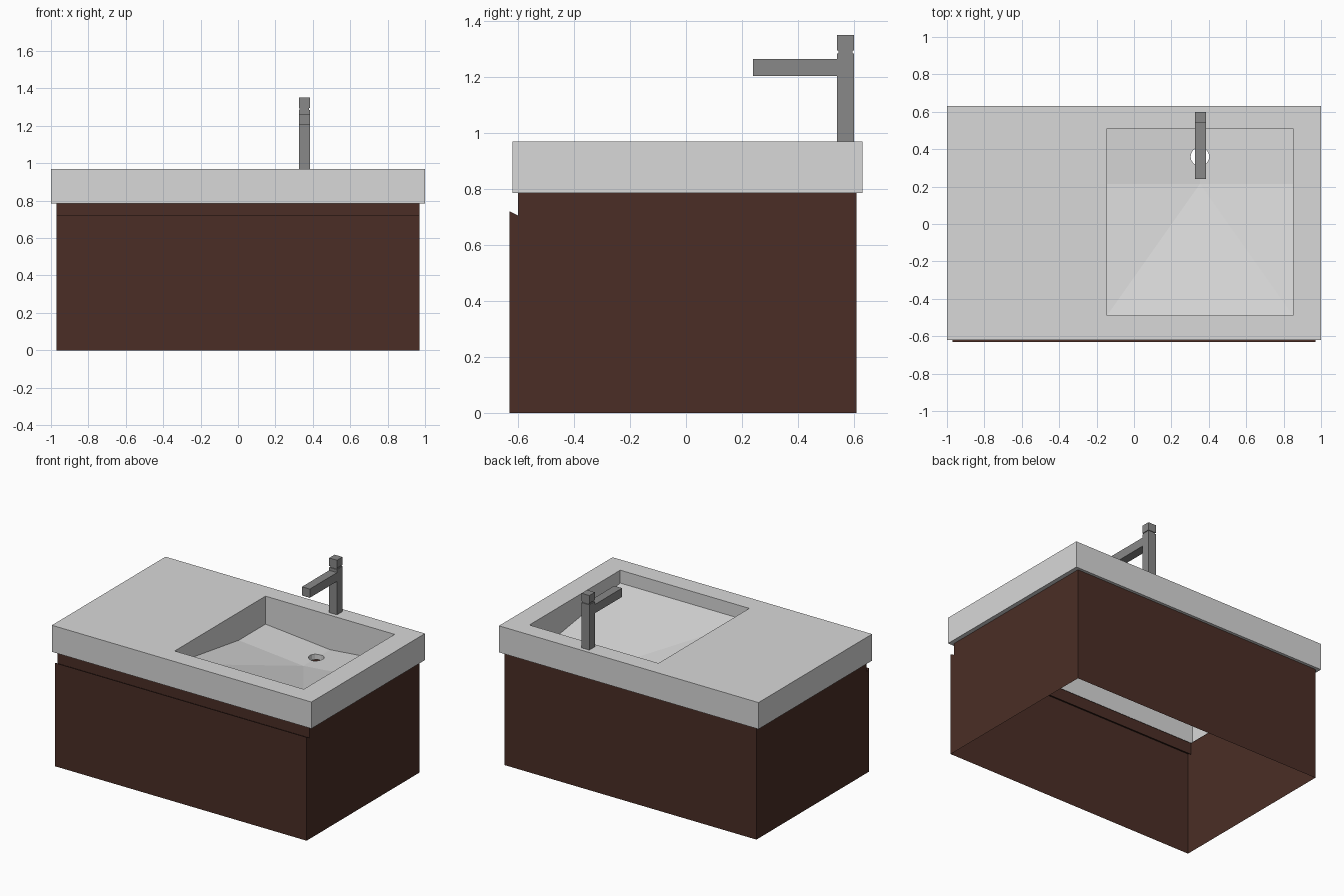
import bpy, math

if "Cube" in bpy.data.objects:
    bpy.data.objects.remove(bpy.data.objects["Cube"])


def material(name, rgb):
    m = bpy.data.materials.new(name)
    m.diffuse_color = (*rgb, 1)
    m.use_nodes = True
    m.node_tree.nodes["Principled BSDF"].inputs["Base Color"].default_value = m.diffuse_color
    return m


STONE = material("pale stone", (0.69, 0.69, 0.69))
WOOD = material("dark wood", (0.069, 0.027, 0.019))
METAL = material("grey metal", (0.25, 0.25, 0.25))


def make(name, verts, faces, mat):
    me = bpy.data.meshes.new(name)
    me.from_pydata(verts, [], faces)
    me.materials.append(mat)
    ob = bpy.data.objects.new(name, me)
    bpy.context.collection.objects.link(ob)
    return ob


def box(name, x0, x1, y0, y1, z0, z1, mat):
    v = [(x, y, z) for z in (z0, z1) for x, y in ((x0, y0), (x1, y0), (x1, y1), (x0, y1))]
    f = [(3, 2, 1, 0), (4, 5, 6, 7)] + [(i, (i + 1) % 4, (i + 1) % 4 + 4, i + 4) for i in range(4)]
    return make(name, v, f, mat)


def rect(x0, x1, y0, y1, z):
    return [(x0, y0, z), (x1, y0, z), (x1, y1, z), (x0, y1, z)]


def loft(name, rings, mat):
    """Quads between successive closed rings of equal length."""
    n = len(rings[0])
    v = [p for r in rings for p in r]
    f = [(k * n + i, k * n + (i + 1) % n, (k + 1) * n + (i + 1) % n, (k + 1) * n + i)
         for k in range(len(rings) - 1) for i in range(n)]
    return make(name, v, f, mat)


# Countertop shell: underside lip, outer walls, top with the basin opening
BX0, BX1, BY0, BY1 = -0.145, 0.85, -0.49, 0.51
TOP, LOW = 0.97, 0.785
loft("countertop", [rect(-0.968, 0.968, -0.598, 0.608, LOW), rect(-1, 1, -0.62, 0.63, LOW),
                    rect(-1, 1, -0.62, 0.63, TOP), rect(BX0, BX1, BY0, BY1, TOP)], STONE)

# Basin: walls, sloping front floor and shallow valley towards the drain
DX, DY, DR = 0.3525, 0.36, 0.05
CREASE, Z_FRONT, Z_SIDE, Z_DRAIN = 0.215, 0.88, 0.775, 0.73


def floor_z(x):
    edge = BX0 if x < DX else BX1
    return Z_DRAIN + (Z_SIDE - Z_DRAIN) * abs((x - DX) / (edge - DX))


verts, faces = [], []


def face(*pts):
    faces.append(tuple(range(len(verts), len(verts) + len(pts))))
    verts.extend(pts)


c, cb = (DX, CREASE, Z_DRAIN), (DX, BY1, Z_DRAIN)
fl, fr = (BX0, BY0, Z_FRONT), (BX1, BY0, Z_FRONT)
face(fl, fr, c)
face((BX1, BY0, TOP), (BX0, BY0, TOP), fl, fr)
face((BX0, BY1, TOP), (BX1, BY1, TOP), (BX1, BY1, Z_SIDE), cb, (BX0, BY1, Z_SIDE))
for s, ex in ((-1, BX0), (1, BX1)):
    front, mid, back = (ex, BY0, Z_FRONT), (ex, CREASE, Z_SIDE), (ex, BY1, Z_SIDE)
    wall = [(ex, BY0, TOP), (ex, BY1, TOP), back, mid, front]
    arc = []
    for i in range(9):
        a = -math.pi / 2 + math.pi * i / 8
        x = DX + s * DR * math.cos(a)
        arc.append((x, DY + DR * math.sin(a), floor_z(x)))
    half = [mid, c] + arc + [cb, back]
    tri = [front, c, mid]
    if s > 0:
        half.reverse()
        tri.reverse()
        wall.reverse()
    face(*tri)
    face(*half)
    face(*wall[::-1])
make("basin", verts, faces, STONE)

# Drain sleeve, open through the floor
ring = [(DX + DR * math.cos(i * math.pi / 8), DY + DR * math.sin(i * math.pi / 8)) for i in range(16)]
loft("drain_sleeve", [[(x, y, floor_z(x)) for x, y in ring], [(x, y, 0.695) for x, y in ring]], STONE)

# Cabinet: open-bottomed sheet carcass, front with bevelled finger-pull recess
W, YB, YF, YR = 0.97, 0.61, -0.63, -0.60
profile = [(YB, LOW), (YB, 0), (YF, 0), (YF, 0.72), (YR, 0.705), (YR, LOW)]
n = len(profile)
v = [(x, y, z) for x in (-W, W) for y, z in profile]
f = [(i, i + 1, n + i + 1, n + i) for i in (0, 2, 3, 4)]
f += [tuple(range(n)), tuple(range(2 * n - 1, n - 1, -1))]
make("cabinet", v, f, WOOD)

# Tap: post, spout, neck and handle block
X0, X1 = 0.325, 0.385
box("tap_post", X0, X1, 0.54, 0.60, TOP, 1.285, METAL)
box("tap_spout", X0, X1, 0.24, 0.54, 1.203, 1.264, METAL)
box("tap_neck", X0 + 0.005, X1 - 0.005, 0.545, 0.595, 1.285, 1.295, METAL)
box("tap_handle", X0, X1, 0.54, 0.60, 1.295, 1.35, METAL)
